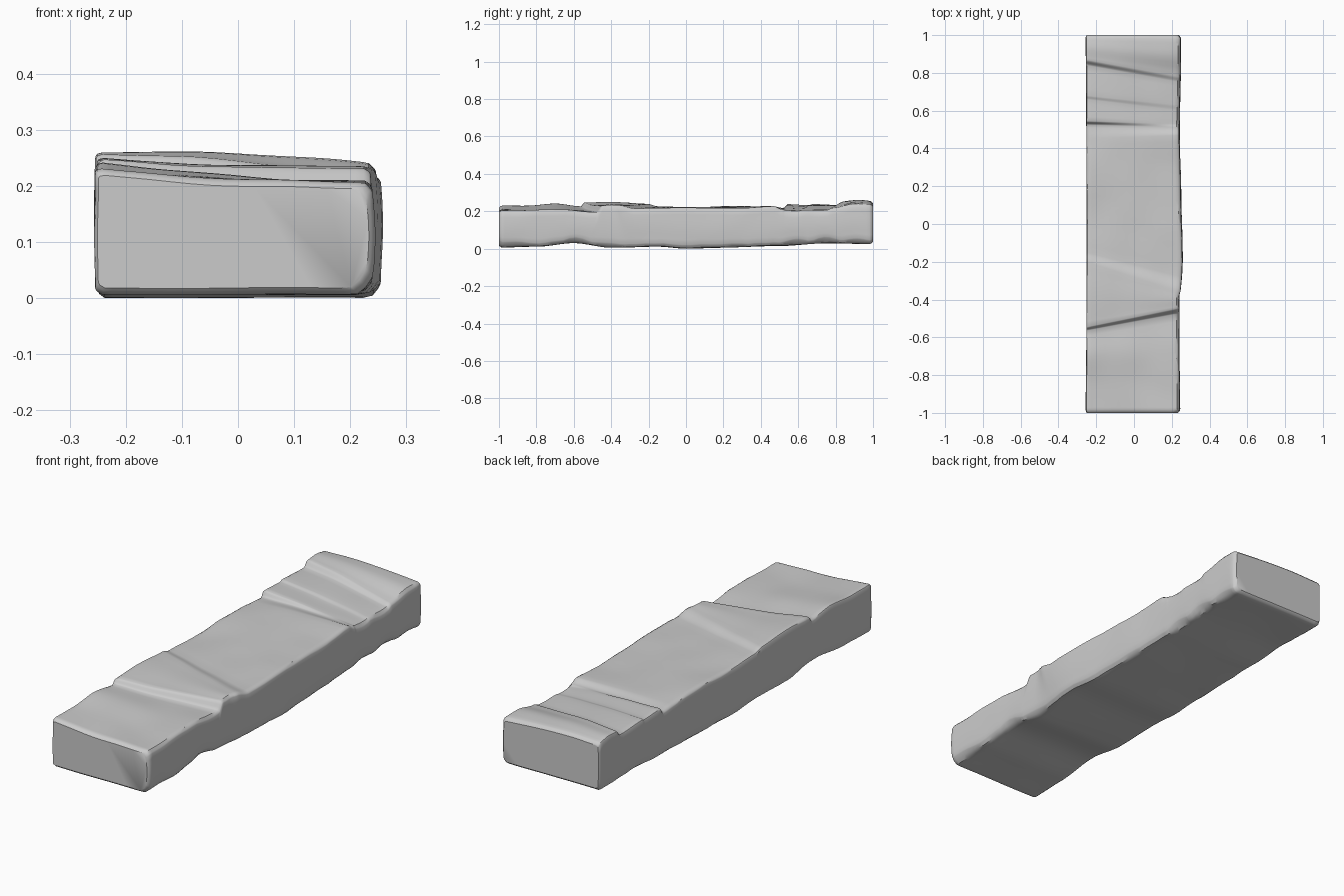
import bpy, bmesh, math
from mathutils import Vector, noise

cube = bpy.data.objects.get("Cube")
if cube:
    bpy.data.objects.remove(cube, do_unlink=True)

# Top ledges: y and height on the -x edge, then y and height on the +x edge
LEDGES = [
    (-1, .237, -1, .212), (-.85, .236, -.85, .21), (-.7, .246, -.68, .212),
    (-.565, .23, -.475, .2), (-.545, .25, -.445, .235), (-.4, .254, -.4, .238),
    (-.2, .245, -.36, .235), (-.15, .232, -.28, .218), (.05, .225, 0, .224),
    (.3, .232, .3, .22), (.45, .222, .47, .232), (.525, .218, .51, .215),
    (.545, .242, .53, .208), (.66, .236, .6, .206), (.68, .242, .63, .21),
    (.84, .236, .75, .21), (.87, .262, .78, .22), (.93, .265, .9, .242),
    (1, .255, 1, .24)]
# Underside height and +x side position along y
UNDERSIDE = [(-1, .01), (-.8, .014), (-.6, .036), (-.4, .01), (-.15, .014),
             (0, .004), (.2, .01), (.5, .02), (.75, .033), (1, .03)]
FLANK = [(-1, .24), (-.4, .236), (-.15, .255), (.2, .245), (.5, .238), (1, .246)]
STEPS, ACROSS, UP = 5, 20, 7


def lerp(a, b, f):
    return a + (b - a) * f


def ease(f):
    return f * f * (3 - 2 * f)


def sample(table, y):
    for (y0, v0), (y1, v1) in zip(table, table[1:]):
        if y <= y1:
            return lerp(v0, v1, ease((y - y0) / (y1 - y0)))
    return table[-1][1]


def rough(x, y, z, scale, amount):
    return noise.noise(Vector((x, y, z)) * scale) * amount


def edge_drop(distance, radius):
    return radius * max(0, 1 - distance / radius) ** 2


def section(y_left, z_left, y_right, z_right):
    """One closed ring of the slab, skewed along the ledge at the top."""
    y_mid = (y_left + y_right) / 2
    end = edge_drop(1 - abs(y_mid), .02) * .6
    x0 = -.25 - .005 * y_mid ** 2 + end * .5
    x1 = sample(FLANK, y_mid) - end
    floor = sample(UNDERSIDE, y_mid)
    front = max(0, -y_mid - .8)
    r_left = .01 + abs(rough(1, y_mid, 0, 5, .014))
    r_right = .014 + abs(rough(2, y_mid, 0, 6, .025)) + front * .06

    def top(t):
        x = lerp(x0, x1, t)
        y = lerp(y_left, y_right, t)
        z = lerp(z_left, z_right, t) + .009 * y_mid * math.sin(math.pi * t)
        z += rough(x, y, 3, 6, .004) - end
        z -= edge_drop(x - x0, r_left * .7) + edge_drop(x1 - x, r_right * .7)
        return Vector((x, y, z))

    def bottom(t):
        x = lerp(x0, x1, t)
        z = floor + rough(x, y_mid, 7, 4, .004) + end
        z += edge_drop(x - x0, r_left) + edge_drop(x1 - x, r_right * 1.3)
        return Vector((x, y_mid, z))

    def side(t, bulge):
        low, high = bottom(t), top(t)
        points = []
        for i in range(1, UP):
            p = low.lerp(high, i / UP)
            p.x += bulge * math.sin(math.pi * i / UP) + rough(p.x, p.y, p.z, 7, .002)
            points.append(p)
        return points

    # Closer spacing at the long edges keeps the worn corners crisp
    spread = [(1 - math.cos(math.pi * i / ACROSS)) / 2 for i in range(ACROSS + 1)]
    return ([bottom(t) for t in spread] + side(1, .004)
            + [top(t) for t in reversed(spread)] + side(0, -.001)[::-1])


# Stations between ledges, with extra ones to round both ends
stations = []
for a, b in zip(LEDGES, LEDGES[1:]):
    fractions = [i / STEPS for i in range(STEPS)]
    if a is LEDGES[0]:
        fractions[1:1] = [.03, .07, .13]
    if b is LEDGES[-1]:
        fractions += [.86, .93, .97]
    for f in fractions:
        stations.append((lerp(a[0], b[0], f), lerp(a[1], b[1], ease(f)),
                         lerp(a[2], b[2], f), lerp(a[3], b[3], ease(f))))
stations.append(LEDGES[-1])

# Worn stone slab
bm = bmesh.new()
rings = [[bm.verts.new(p) for p in section(*s)] for s in stations]
for ring, following in zip(rings, rings[1:]):
    for i in range(len(ring)):
        j = (i + 1) % len(ring)
        bm.faces.new((ring[i], ring[j], following[j], following[i]))
for ring in (rings[0], rings[-1]):
    bm.faces.new(ring)
bmesh.ops.recalc_face_normals(bm, faces=bm.faces)
lowest = min(v.co.z for v in bm.verts)
bmesh.ops.translate(bm, verts=bm.verts, vec=(0, 0, -lowest))

mesh = bpy.data.meshes.new("stone_slab")
bm.to_mesh(mesh)
bm.free()
slab = bpy.data.objects.new("stone_slab", mesh)
bpy.context.collection.objects.link(slab)

# Plain grey stone
grey = (.6, .6, .6, 1)
stone = bpy.data.materials.new("grey_stone")
stone.use_nodes = True
stone.diffuse_color = grey
for node in stone.node_tree.nodes:
    if node.type == "BSDF_PRINCIPLED":
        node.inputs["Base Color"].default_value = grey
mesh.materials.append(stone)

bpy.ops.object.select_all(action="DESELECT")
slab.select_set(True)
bpy.context.view_layer.objects.active = slab
bpy.ops.object.shade_smooth_by_angle(angle=math.radians(35))
